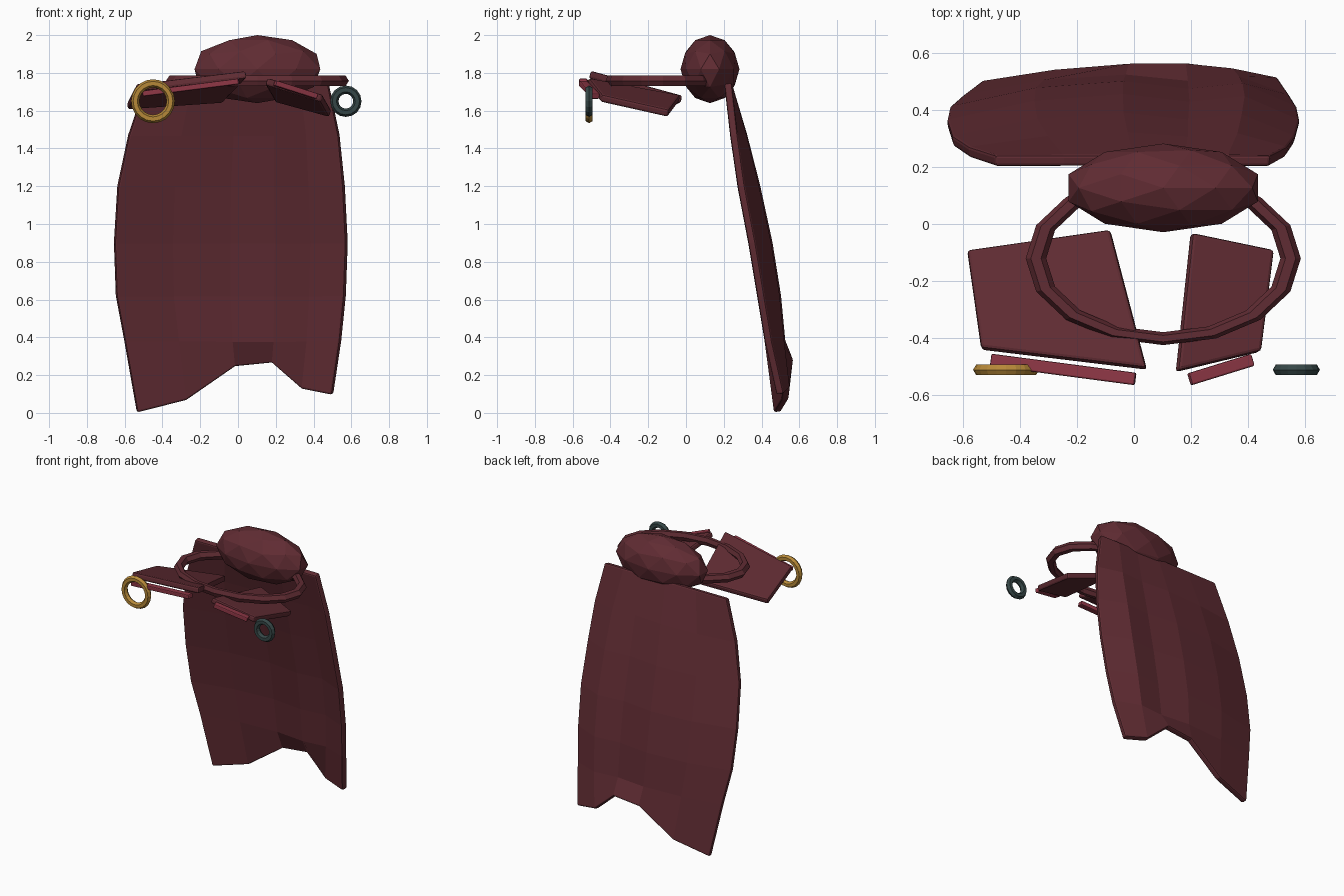
import bpy, bmesh, math
from mathutils import Vector

if "Cube" in bpy.data.objects:
    bpy.data.objects.remove(bpy.data.objects["Cube"])


def material(name, rgb):
    m = bpy.data.materials.new(name)
    m.diffuse_color = (*rgb, 1)
    m.use_nodes = True
    m.node_tree.nodes["Principled BSDF"].inputs["Base Color"].default_value = m.diffuse_color
    return m


MAROON = material("maroon cloth", (0.118, 0.025, 0.033))
RED = material("red trim", (0.27, 0.038, 0.06))
GOLD = material("gold", (0.47, 0.25, 0.04))
SLATE = material("dark slate", (0.036, 0.062, 0.062))


def finish(name, bm, mat, bevel=0):
    bmesh.ops.recalc_face_normals(bm, faces=bm.faces[:])
    mesh = bpy.data.meshes.new(name)
    bm.to_mesh(mesh)
    bm.free()
    ob = bpy.data.objects.new(name, mesh)
    bpy.context.collection.objects.link(ob)
    mesh.materials.append(mat)
    if bevel:
        mod = ob.modifiers.new("soft edges", "BEVEL")
        mod.width = bevel
        mod.segments = 2
        mod.limit_method = "ANGLE"
        mod.angle_limit = math.radians(40)
    return ob


def slab(name, top, thickness, mat, bevel):
    """Closed plate: top outline dropped along its own normal."""
    bm = bmesh.new()
    pts = [Vector(p) for p in top]
    n = (pts[2] - pts[0]).cross(pts[3] - pts[1]).normalized()
    if n.z > 0:
        n = -n
    a = [bm.verts.new(p) for p in pts]
    b = [bm.verts.new(p + n * thickness) for p in pts]
    bm.faces.new(a)
    bm.faces.new(b[::-1])
    for i in range(len(a)):
        j = (i + 1) % len(a)
        bm.faces.new((a[i], b[i], b[j], a[j]))
    return finish(name, bm, mat, bevel)


def ring(name, loc, major, minor, mat, rot=(0, 0, 0), scale=(1, 1, 1), segs=16):
    bpy.ops.mesh.primitive_torus_add(location=loc, rotation=rot, major_radius=major,
                                     minor_radius=minor, major_segments=segs,
                                     minor_segments=6)
    ob = bpy.context.object
    ob.name = name
    ob.scale = scale
    ob.data.materials.append(mat)
    return ob


# Folded hood behind the neck
bpy.ops.mesh.primitive_ico_sphere_add(subdivisions=2, radius=1, location=(0.103, 0.127, 1.82))
hood = bpy.context.object
hood.name = "hood"
hood.scale = (0.35, 0.156, 0.18)
hood.data.materials.append(MAROON)

# Oval collar
ring("collar", (0.103, -0.121, 1.758), 0.448, 0.036, MAROON, scale=(1, 0.63, 0.9))

# Cape: rows of (z, left x, right x, edge y, bulge depth)
rows = [(1.745, -0.487, 0.478, 0.222, 0.0),
        (1.47, -0.58, 0.535, 0.252, 0.052),
        (1.20, -0.637, 0.562, 0.29, 0.083),
        (0.90, -0.655, 0.577, 0.347, 0.091),
        (0.62, -0.645, 0.567, 0.394, 0.089),
        (0.38, -0.6, 0.543, 0.434, 0.072),
        (None, -0.534, 0.501, 0.484, 0.067)]
across = [0, 0.25, 0.5, 0.69, 0.845, 1]
fold = [0, 0.74, 1, 0.7, 0.92, 0]
hem_fold = [0, 0.6, 0.95, 1, 0.68, 0.2]
hem_z = [0.004, 0.07, 0.25, 0.27, 0.13, 0.098]
bm = bmesh.new()
grid = []
for z, xl, xr, y, depth in rows:
    f = fold if z else hem_fold
    grid.append([bm.verts.new((xl + (xr - xl) * t, y + depth * f[i], z or hem_z[i]))
                 for i, t in enumerate(across)])
for r in range(len(rows) - 1):
    for c in range(5):
        bm.faces.new((grid[r][c], grid[r + 1][c], grid[r + 1][c + 1], grid[r][c + 1]))
cape = finish("cape", bm, MAROON)
thick = cape.modifiers.new("thickness", "SOLIDIFY")
thick.thickness = 0.04
thick.offset = 0
edge = cape.modifiers.new("soft edges", "BEVEL")
edge.width = 0.01
edge.segments = 2
edge.limit_method = "ANGLE"
edge.angle_limit = math.radians(45)

# Shoulder plates sloping down to the back
slab("left_shoulder_plate", [(-0.588, -0.09, 1.645), (-0.085, -0.018, 1.68),
                             (0.043, -0.505, 1.812), (-0.539, -0.435, 1.742)],
     0.042, MAROON, 0.012)
slab("right_shoulder_plate", [(0.207, -0.03, 1.685), (0.495, -0.09, 1.605),
                              (0.45, -0.445, 1.685), (0.155, -0.516, 1.775)],
     0.042, MAROON, 0.012)


# Trim bars along the front of the plates
def bar(name, p, q):
    p, q = Vector(p), Vector(q)
    side = Vector((-(q - p).y, (q - p).x, 0)).normalized() * 0.022
    slab(name, [p + side, q + side, q - side, p - side], 0.03, RED, 0.006)


bar("left_trim", (-0.505, -0.478, 1.705), (0.003, -0.545, 1.77))
bar("right_trim", (0.2, -0.545, 1.76), (0.42, -0.477, 1.69))

# Clasp rings facing forward
ring("gold_clasp", (-0.45, -0.513, 1.65), 0.094, 0.022, GOLD, rot=(math.pi / 2, 0, 0), segs=20)
ring("dark_clasp", (0.571, -0.513, 1.65), 0.061, 0.022, SLATE, rot=(math.pi / 2, 0, 0))
